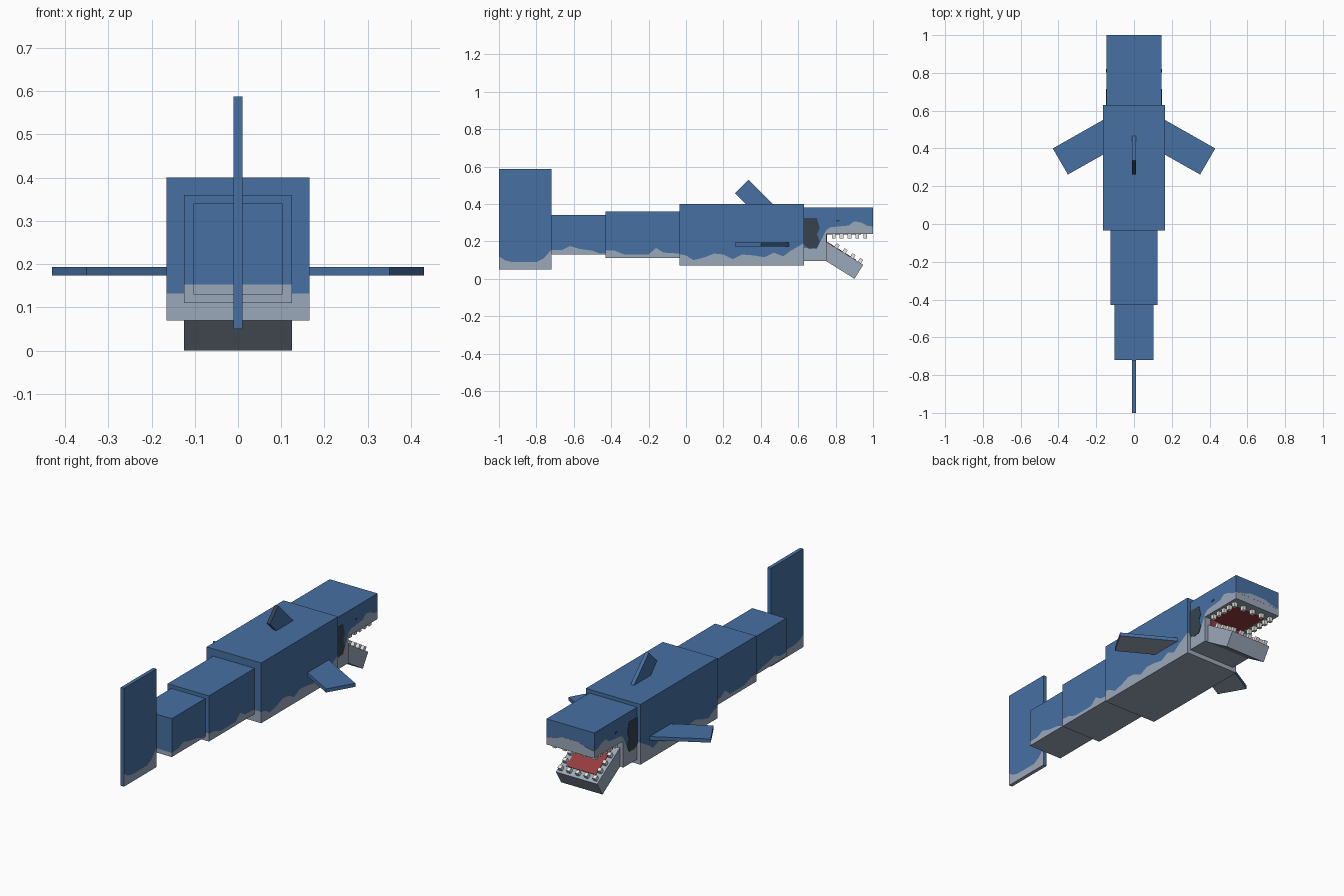
import bpy, math
from mathutils import Matrix, Vector

if "Cube" in bpy.data.objects:
    bpy.data.objects.remove(bpy.data.objects["Cube"])


def mat(name, rgb):
    m = bpy.data.materials.new(name)
    m.diffuse_color = (*rgb, 1)
    m.use_nodes = True
    m.node_tree.nodes["Principled BSDF"].inputs["Base Color"].default_value = m.diffuse_color
    return m


BLUE = mat("back blue", (0.061, 0.160, 0.361))
GREY = mat("belly grey", (0.328, 0.392, 0.490))
DARK = mat("dark slate", (0.038, 0.055, 0.075))
RED = mat("mouth red", (0.30, 0.045, 0.050))
WHITE = mat("tooth white", (0.84, 0.84, 0.80))


def make(name, verts, faces, mats, idx=None):
    me = bpy.data.meshes.new(name)
    me.from_pydata(verts, [], faces)
    for m in mats:
        me.materials.append(m)
    if idx:
        for p, i in zip(me.polygons, idx):
            p.material_index = i
    me.update()
    ob = bpy.data.objects.new(name, me)
    bpy.context.collection.objects.link(ob)
    return ob


def banded_box(name, w, z0, z1, line, start_cap=True, end_cap=True, edges_blue=False):
    """Box along y, grey below the wavy line of (y, z) points and blue above."""
    verts, faces, idx = [], [], []
    for y, b in line:
        verts += [(-w, y, z0), (w, y, z0), (w, y, b), (w, y, z1), (-w, y, z1), (-w, y, b)]
    for k in range(len(line) - 1):
        a, c = 6 * k, 6 * k + 6
        for j in range(6):
            n = (j + 1) % 6
            faces.append((a + j, a + n, c + n, c + j))
            idx.append(0 if j in (2, 3, 4) else 1)
    e = 6 * (len(line) - 1)
    low = 0 if edges_blue else 1
    if start_cap:
        faces += [(5, 2, 1, 0), (4, 3, 2, 5)]
        idx += [low, 0]
    if end_cap:
        faces += [(e, e + 1, e + 2, e + 5), (e + 5, e + 2, e + 3, e + 4)]
        idx += [low, 0]
    faces = [f if i >= (len(line) - 1) * 6 else f[::-1] for i, f in enumerate(faces)]
    ob = make(name, verts, faces, [BLUE, GREY], idx)
    fix_normals(ob)
    return ob


def fix_normals(ob):
    import bmesh
    bm = bmesh.new()
    bm.from_mesh(ob.data)
    bmesh.ops.recalc_face_normals(bm, faces=bm.faces)
    bm.to_mesh(ob.data)
    bm.free()


def prism(name, pts, vec, mats, to3d):
    """Extrude a flat outline, mapped to 3D by to3d, along vec."""
    n = len(pts)
    base = [Vector(to3d(*p)) for p in pts]
    verts = base + [v + Vector(vec) for v in base]
    faces = [tuple(range(n)), tuple(range(2 * n - 1, n - 1, -1))]
    faces += [(i, n + i, n + (i + 1) % n, (i + 1) % n) for i in range(n)]
    ob = make(name, verts, faces, mats)
    fix_normals(ob)
    return ob


def box(name, lo, hi, m, matrix=Matrix()):
    pts = [(lo[0], lo[1]), (hi[0], lo[1]), (hi[0], hi[1]), (lo[0], hi[1])]
    ob = prism(name, pts, (0, 0, hi[2] - lo[2]), [m], lambda x, y: (x, y, lo[2]))
    ob.data.transform(matrix)
    return ob


# Body segments from tail to head
banded_box("tail_fin", 0.01, 0.05, 0.588,
           [(-1, .12), (-.97, .10), (-.93, .09), (-.8, .09), (-.76, .11), (-.72, .155)],
           edges_blue=True)
banded_box("rear_body", 0.103, 0.13, 0.34,
           [(-.72, .153), (-.66, .155), (-.62, .175), (-.57, .16), (-.5, .15),
            (-.46, .135), (-.43, .135)], end_cap=False)
banded_box("middle_body", 0.125, 0.11, 0.36,
           [(-.43, .153), (-.38, .15), (-.33, .13), (-.2, .13), (-.16, .165),
            (-.12, .14), (-.035, .135)], end_cap=False)
banded_box("main_body", 0.165, 0.07, 0.40,
           [(-.035, .132), (0, .125), (.04, .10), (.1, .115), (.15, .135), (.2, .13),
            (.25, .105), (.3, .13), (.36, .125), (.42, .115), (.47, .14), (.52, .12),
            (.56, .15), (.63, .19)])
banded_box("neck", 0.145, 0.095, 0.38,
           [(.63, .165), (.70, .16), (.72, .20), (.75, .26)], start_cap=False)
banded_box("upper_jaw", 0.145, 0.24, 0.38,
           [(.75, .26), (.77, .275), (.82, .28), (.87, .285), (.90, .308), (.94, .30),
            (.97, .283), (1, .28)], start_cap=False)

# Grey hump on the snout front
prism("snout_patch", [(-.145, .28), (.145, .28), (.09, .29), (.05, .305), (-.05, .305), (-.09, .29)],
      (0, .002, 0), [GREY], lambda x, z: (x, .998 + .0005, z))

# Gill patches and eyes, mirrored
gill = [(.63, .325), (.70, .325), (.715, .27), (.70, .24), (.715, .2),
        (.70, .165), (.66, .16), (.63, .18)]
eye = [(.803, .306), (.82, .306), (.82, .314), (.803, .314)]
for s, side in ((1, "right"), (-1, "left")):
    for label, pts in (("gill_patch", gill), ("eye", eye)):
        prism(f"{side}_{label}", pts, (s * .003, 0, 0), [DARK], lambda y, z: (s * .144, y, z))

# Pectoral fins with grey undersides
for s, side in ((1, "right"), (-1, "left")):
    fin = prism(f"{side}_pectoral_fin", [(.10, .587), (.43, .40), (.35, .262), (.10, .403)],
                (0, 0, .02), [BLUE, GREY], lambda x, y: (s * x, y, .174))
    for p in fin.data.polygons:
        p.material_index = 1 if p.normal.z < -.5 else 0

# Dorsal fin, leaning back with a dark tip
dorsal = prism("dorsal_fin", [(.262, .457), (.335, .53), (.485, .38), (.412, .307)],
               (.02, 0, 0), [BLUE, DARK], lambda y, z: (-.01, y, z))
for p in dorsal.data.polygons:
    p.material_index = 1 if p.normal.y < -.5 and p.normal.z > .5 else 0

# Lower jaw hanging open from the hinge
jaw = Matrix.Translation((0, .755, .195)) @ Matrix.Rotation(math.radians(-32), 4, 'X')
box("lower_jaw", (-.125, -.06, -.088), (.125, .227, 0), GREY, jaw)

# Mouth lining
box("tongue_panel", (-.09, 0, -.002), (.09, .18, .003), RED, jaw)
box("palate_panel", (-.1, .75, .237), (.1, .935, .242), RED)
box("throat_panel", (-.11, .748, .13), (.11, .754, .24), RED)


# Teeth around both jaws
def teeth(name, xw, ys, z0, z1, matrix=Matrix()):
    spots = [(s * xw, y) for s in (-1, 1) for y in ys]
    spots += [(xw * k / 2, ys[-1]) for k in (-1, 0, 1)]
    for i, (x, y) in enumerate(spots):
        box(f"{name}_{i + 1}", (x - .01, y - .01, z0), (x + .01, y + .01, z1), WHITE, matrix)


teeth("upper_tooth", .12, [.79, .832, .874, .916, .958], .215, .241)
teeth("lower_tooth", .105, [.055, .105, .155, .203], -.001, .022, jaw)
